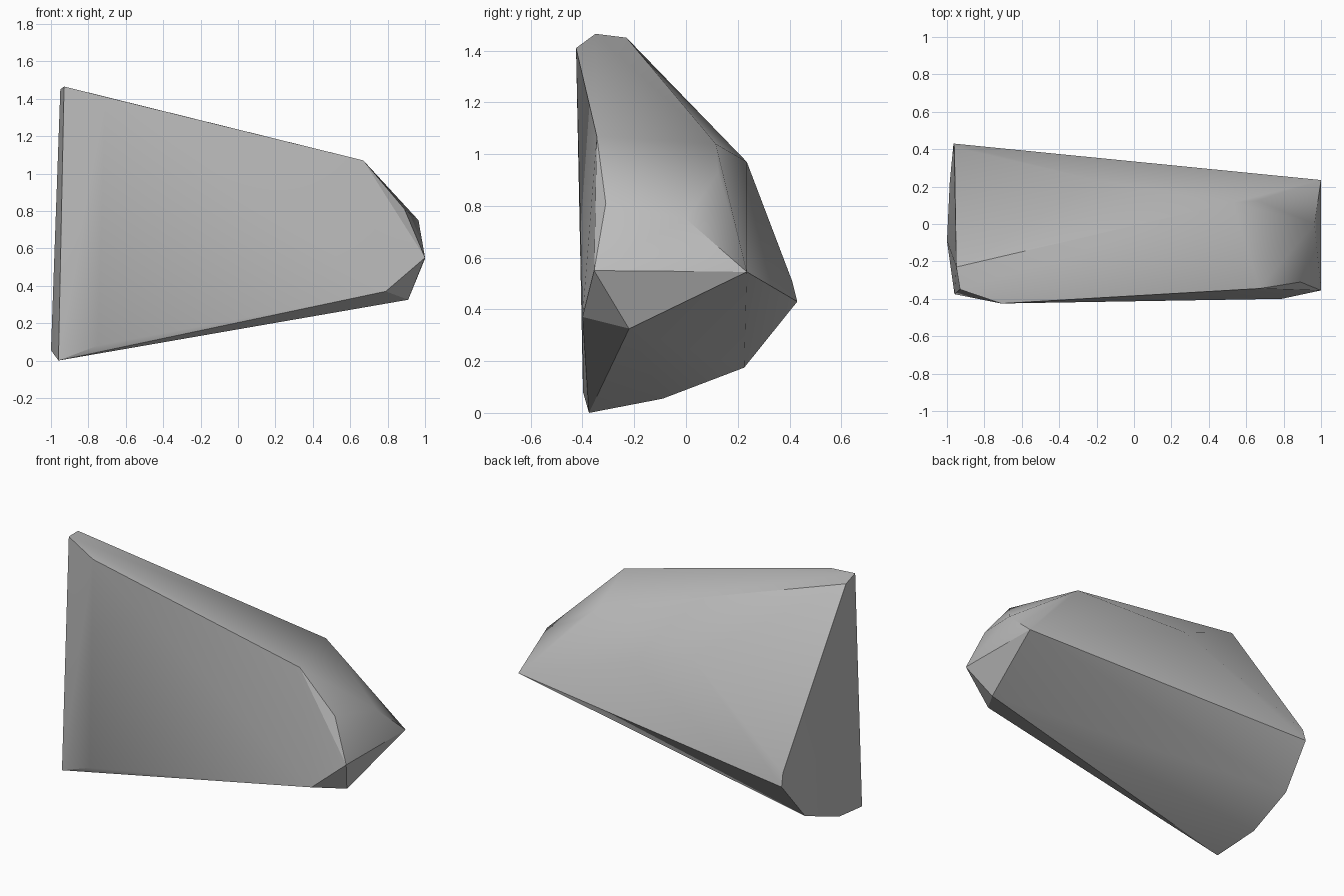
import bpy
import bmesh
import math

# Remove the default cube
default = bpy.data.objects.get("Cube")
if default:
    bpy.data.objects.remove(default, do_unlink=True)

# Plain stone material
stone = bpy.data.materials.new("stone_grey")
stone.use_nodes = True
colour = (0.5, 0.5, 0.5, 1.0)
stone.diffuse_color = colour
stone.node_tree.nodes["Principled BSDF"].inputs["Base Color"].default_value = colour

# Corners of the broad left-hand slab end, running round from the peak
broad_end = [
    (-0.95, -0.23, 1.45), (-0.93, -0.35, 1.465), (-0.96, -0.375, 0),
    (-1, -0.09, 0.055), (-0.985, 0.225, 0.175),
    (-0.965, 0.43, 0.43), (-0.96, 0.41, 0.51),
]
# Corners of the chipped narrow end
narrow_end = [
    (0.67, -0.345, 1.07), (0.53, 0.115, 1.04), (0.66, 0.125, 0.93),
    (0.965, 0, 0.75), (0.89, -0.31, 0.81), (1, 0.235, 0.545),
    (1, -0.355, 0.55), (0.91, -0.22, 0.325), (0.79, -0.4, 0.37),
]
# Corners along the body: front peak, front foot and the ridge on the back
body = [(-0.71, -0.425, 1.41), (-0.75, -0.398, 0.08), (-0.2, 0.235, 0.97)]

# Wrap a convex skin around the corners
bm = bmesh.new()
for corner in broad_end + narrow_end + body:
    bm.verts.new(corner)
hull = bmesh.ops.convex_hull(bm, input=bm.verts, use_existing_faces=False)
spare = [v for v in bm.verts if not v.link_faces]
bmesh.ops.delete(bm, geom=spare, context="VERTS")
bmesh.ops.recalc_face_normals(bm, faces=bm.faces)

mesh = bpy.data.meshes.new("rock")
bm.to_mesh(mesh)
bm.free()
mesh.materials.append(stone)
rock = bpy.data.objects.new("rock", mesh)
bpy.context.collection.objects.link(rock)

# Soft shading over shallow bends, crisp chipped edges elsewhere
bpy.ops.object.select_all(action="DESELECT")
rock.select_set(True)
bpy.context.view_layer.objects.active = rock
bpy.ops.object.shade_smooth_by_angle(angle=math.radians(30))
